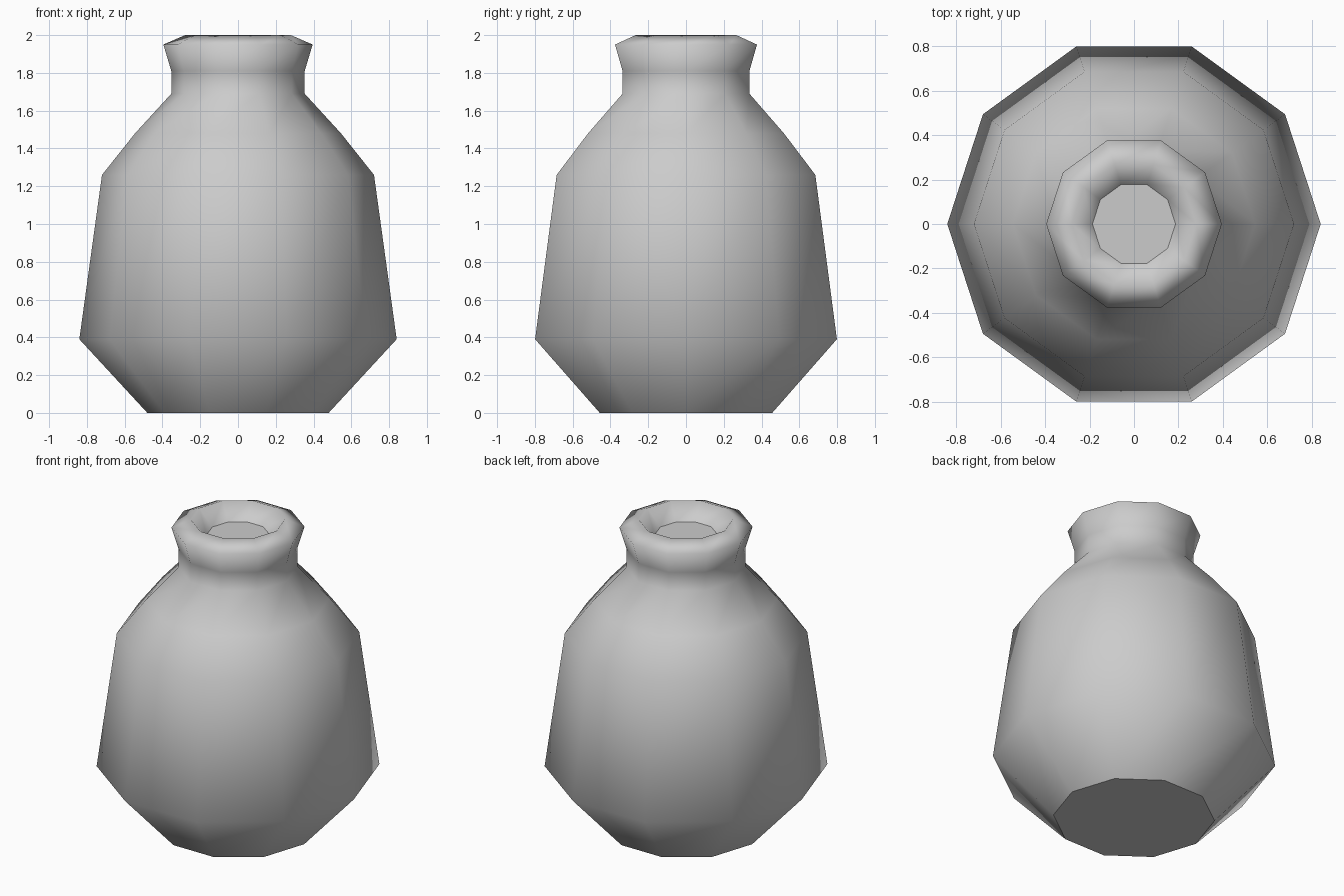
import bpy, bmesh
from math import cos, sin, tau

cube = bpy.data.objects.get("Cube")
if cube:
    bpy.data.objects.remove(cube, do_unlink=True)

SIDES = 10

# Single clay colour
clay = bpy.data.materials.new("grey clay")
clay.use_nodes = True
colour = (0.6, 0.6, 0.6, 1)
clay.diffuse_color = colour
clay.node_tree.nodes["Principled BSDF"].inputs["Base Color"].default_value = colour

# Vase outline as (radius, height): foot, belly, shoulder, neck, lip, mouth
profile = [(0.48, 0), (0.84, 0.39), (0.72, 1.26), (0.545, 1.48), (0.353, 1.69),
           (0.353, 1.81), (0.395, 1.95), (0.28, 2.0), (0.187, 1.9)]

# Spin the outline into ten-sided rings
bm = bmesh.new()
rings = [[bm.verts.new((r * cos(tau * i / SIDES), r * sin(tau * i / SIDES), z))
          for i in range(SIDES)] for r, z in profile]
for low, high in zip(rings, rings[1:]):
    for i in range(SIDES):
        j = (i + 1) % SIDES
        bm.faces.new((low[i], low[j], high[j], high[i])).smooth = True

# Flat foot and flat plug inside the mouth, with sharp borders
for cap in (bm.faces.new(rings[0][::-1]), bm.faces.new(rings[-1])):
    for edge in cap.edges:
        edge.smooth = False

mesh = bpy.data.meshes.new("vase")
bm.to_mesh(mesh)
bm.free()
mesh.materials.append(clay)
vase = bpy.data.objects.new("vase", mesh)
bpy.context.collection.objects.link(vase)
